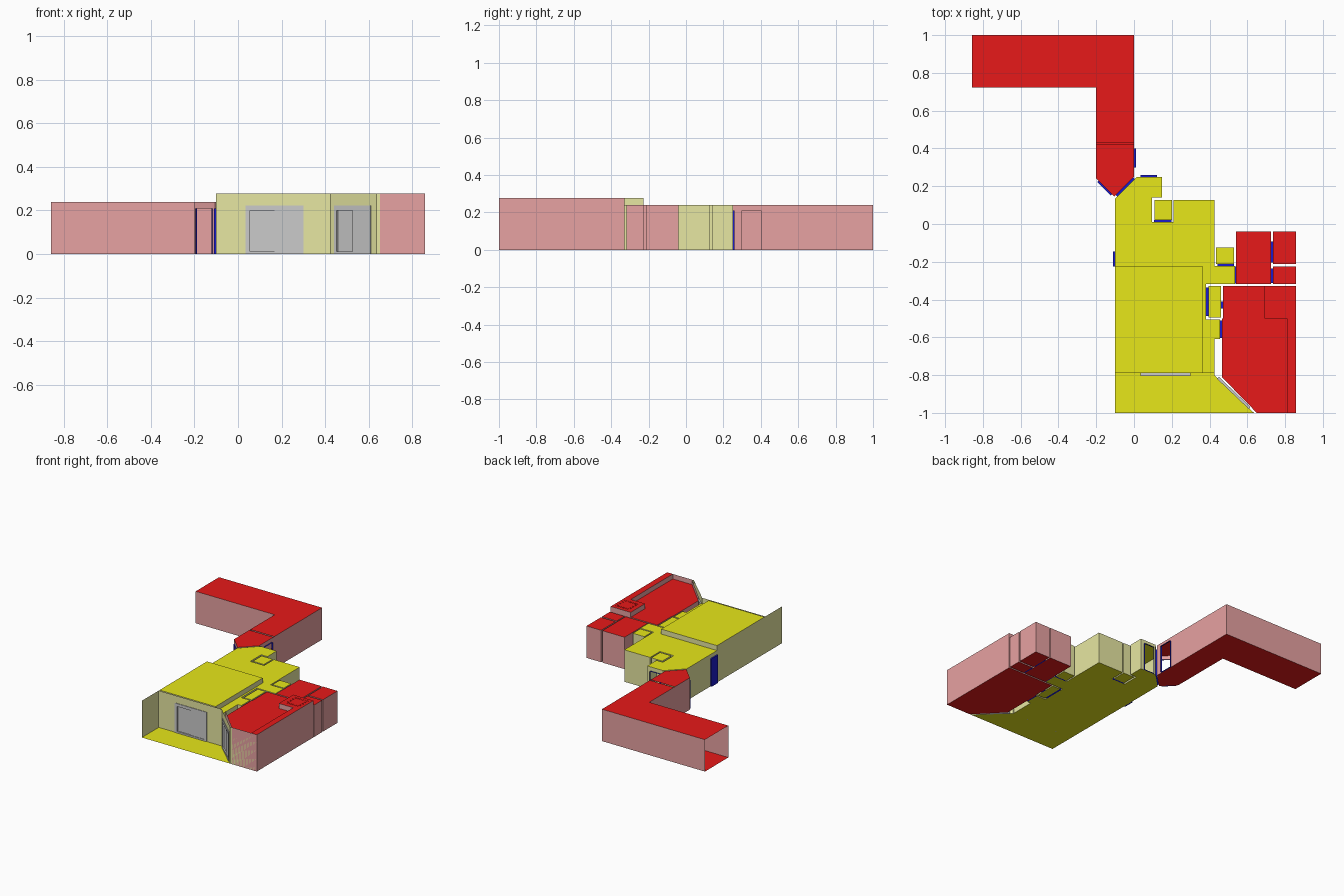
import bpy, math
from mathutils import Vector

if "Cube" in bpy.data.objects:
    bpy.data.objects.remove(bpy.data.objects["Cube"])

def mat(name, c):
    m = bpy.data.materials.new(name)
    m.diffuse_color = (*c, 1)
    m.use_nodes = True
    m.node_tree.nodes["Principled BSDF"].inputs["Base Color"].default_value = m.diffuse_color
    return m

YEL = mat("yellow_floor", (.8, .8, .01))
RED = mat("red_floor", (.8, .01, .01))
CREAM = mat("cream_wall", (.8, .8, .36))
PINK = mat("pink_wall", (.8, .36, .36))
BLUE = mat("blue_trim", (.01, .01, .6))
LOW, HIGH, DOOR = .24, .277, .21

def mesh(name, polys, m=None):
    """Object made of separate polygons."""
    v, f = [], []
    for p in polys:
        f.append(range(len(v), len(v) + len(p)))
        v += [tuple(c) for c in p]
    me = bpy.data.meshes.new(name)
    me.from_pydata(v, [], [list(i) for i in f])
    if m:
        me.materials.append(m)
    ob = bpy.data.objects.new(name, me)
    bpy.context.collection.objects.link(ob)
    return ob

def flat(pts, z, up=True):
    p = [(x, y, z) for x, y in pts]
    return p if up else p[::-1]

def rect(x0, y0, x1, y1):
    return [(x0, y0), (x1, y0), (x1, y1), (x0, y1)]

def wall(p, q, z0, z1):
    """Upright quad facing the left of p -> q."""
    return [(*q, z0), (*p, z0), (*p, z1), (*q, z1)]

def room(name, pts, fmat, wmat, holes={}, heights={}, ceilings=None):
    """Room shell facing inward; holes: edge -> (t0, t1, top, reveal depth)."""
    walls, trim = [], []
    for i, p in enumerate(pts):
        p, q = Vector(p), Vector(pts[(i + 1) % len(pts)])
        h = heights.get(i, LOW)
        if i not in holes:
            walls.append(wall(p, q, 0, h))
            continue
        t0, t1, top, d = holes[i]
        a, b = p.lerp(q, t0), p.lerp(q, t1)
        if t0 > 0:
            walls.append(wall(p, a, 0, h))
        if t1 < 1:
            walls.append(wall(b, q, 0, h))
        if top < h:
            walls.append(wall(a, b, top, h))
        if d:
            e = (q - p).normalized()
            n = Vector((e.y, -e.x)) * d
            trim += [wall(a + n, a, 0, top), wall(b, b + n, 0, top),
                     flat([a, a + n, b + n, b], top, False),
                     flat([a, a + n, b + n, b], 0)]
    mesh(name + "_walls", walls, wmat)
    mesh(name + "_floor", [flat(pts, 0)], fmat)
    mesh(name + "_ceiling", [flat(c, z, False) for c, z in (ceilings or [(pts, LOW)])], fmat)
    if trim:
        mesh(name + "_door_reveals", trim, BLUE)

# Main hall with raised ceiling
hall = [(-.1, -.79), (.425, -.79), (.425, -.61), (.455, -.61), (.455, -.505),
        (.38, -.505), (.38, -.318), (.535, -.318), (.535, -.222), (.425, -.222),
        (.425, .127), (.21, .127), (.21, .01), (.095, .01), (.095, .14),
        (.147, .14), (.147, .25), (.015, .25), (-.1, .135)]
block = rect(-.1, -.79, .365, -.226)
room("hall", hall, YEL, CREAM,
     {0: (.257, .762, .222, 0), 3: (.05, .95, DOOR, .01), 5: (.1, .9, DOOR, .015),
      7: (.03, .97, DOOR, .005), 8: (.05, .85, DOOR, .01), 12: (.1, .9, DOOR, .012),
      16: (.2, .85, DOOR, .01), 17: (.1, .9, DOOR, .01), 18: (.304, .39, DOOR, .01)},
     ceilings=[(hall[1:] + [(-.1, -.226), (.365, -.226), (.365, -.79)], LOW), (block, HIGH)])
mesh("raised_ceiling_sides",
     [wall(block[i], block[(i + 1) % 4], LOW, HIGH) for i in range(4)], CREAM)
mesh("side_door", [wall((-.11, -.146), (-.11, -.226), 0, DOOR)], BLUE)

# Small yellow rooms off the hall
room("entry_closet", rect(.108, .022, .2, .127), YEL, CREAM, {0: (0, 1, DOOR, 0)})
room("store_room", rect(.435, -.212, .53, -.125), YEL, CREAM, {0: (.05, .95, DOOR, 0)})
room("side_closet", rect(.395, -.495, .46, -.328), YEL, CREAM, {3: (.03, .97, DOOR, 0)})

# L-shaped corridor, open at its far end
corr = [(-.2, .24), (-.105, .145), (0, .25), (0, 1), (-.858, 1), (-.858, .722), (-.2, .722)]
room("corridor", corr, RED, PINK,
     {0: (.12, .88, DOOR, .008), 1: (.1, .9, DOOR, 0), 2: (.067, .2, DOOR, .01),
      4: (0, 1, LOW, 0)},
     ceilings=[(corr[:3] + [(0, .42), (-.2, .42)], LOW),
               ([(-.2, .43), (0, .43)] + corr[3:], LOW)])

# Red living room and kitchen with a raised edge strip
living = [(.465, -.81), (.65, -1), (.857, -1), (.857, -.328), (.47, -.328),
          (.47, -.5), (.465, -.5)]
room("living", living, RED, PINK,
     {0: (.05, .88, .222, 0), 4: (.48, .69, DOOR, .01), 6: (.02, .33, DOOR, 0)},
     {0: HIGH, 1: HIGH, 2: HIGH},
     [([(.465, -.81), (.65, -1), (.81, -1), (.81, -.5), (.465, -.5)], LOW),
      (rect(.47, -.5, .69, -.328), LOW),
      ([(.81, -1), (.857, -1), (.857, -.328), (.69, -.328), (.69, -.5), (.81, -.5)], HIGH)])
edge = [(.81, -1), (.81, -.5), (.69, -.5), (.69, -.328), (.857, -.328)]
mesh("living_ceiling_steps",
     [wall(b, a, LOW, HIGH) for a, b in zip(edge, edge[1:])], PINK)
mesh("kitchen_partition_trim",
     [wall((.535, -.34), (.535, -.49), DOOR, LOW), wall((.535, -.328), (.535, -.345), 0, LOW),
      wall((.535, -.483), (.535, -.5), 0, LOW)], BLUE)

# Ceiling hatch: two nested square rings
for r in (.055, .045):
    s = rect(.78 - r, -.41 - r, .78 + r, -.41 + r)
    mesh("ceiling_hatch", [wall(s[i], s[(i + 1) % 4], HIGH - .006, HIGH + .001)
                           for i in range(4)], RED)

# Red back rooms
room("back_lobby", rect(.54, -.318, .725, -.04), RED, PINK,
     {0: (.28, .7, DOOR, 0), 1: (.03, .3, DOOR, .01), 3: (.65, .99, DOOR, 0)})
for nm, y0, y1 in (("back_room_large", -.212, -.04), ("back_room_small", -.318, -.224)):
    room(nm, rect(.735, y0, .857, y1), RED, PINK, {3: (.3, .95, DOOR, .01)})

# Balcony floor, side wall and outer walls
A, B, C = Vector((-.1, -.8)), Vector((.425, -.8)), Vector((.635, -1))
mesh("balcony_floor", [flat([(-.1, -1), C, B, A], 0),
                       flat([(-.1, -.8), (.425, -.8), (.425, -.79), (-.1, -.79)], 0)], YEL)

def outer(p, q, t0, t1):
    a, b = p.lerp(q, t0), p.lerp(q, t1)
    return [wall(a, p, 0, HIGH), wall(q, b, 0, HIGH), wall(b, a, .222, HIGH)]

mesh("balcony_walls", outer(A, B, .257, .762) + outer(B, C, .08, .88)
     + [wall((-.1, -.79), (-.1, -1), 0, HIGH), wall((.857, -1.0), C, 0, HIGH)], CREAM)

def box(name, p, q, z0, z1, d, off):
    """Thin slab along p -> q."""
    e = (q - p).normalized()
    n = Vector((-e.y, e.x))
    a, b = p + n * off, q + n * off
    s = [a, b, b + n * d, a + n * d]
    return mesh(name, [wall(s[(i + 1) % 4], s[i], z0, z1) for i in range(4)]
                + [flat(s, z1), flat(s, z0, False)])

# Grey sliding doors: frame, fixed leaf and moving leaf
def sliding_door(name, p, q, t0, t1):
    a, b = p.lerp(q, t0), p.lerp(q, t1)
    for u, w, z0, z1 in ((0, .08, 0, .222), (.92, 1, 0, .222),
                         (.08, .92, .2, .222), (.08, .92, 0, .012)):
        box(name + "_frame", a.lerp(b, u), a.lerp(b, w), z0, z1, .014, -.004)
    box(name + "_leaf_fixed", a.lerp(b, .08), a.lerp(b, .55), .012, .2, .004, .006)
    box(name + "_leaf_moving", a.lerp(b, .5), a.lerp(b, .92), .012, .2, .004, 0)

sliding_door("hall_slider", A, B, .257, .762)
sliding_door("living_slider", B, C, .08, .88)
